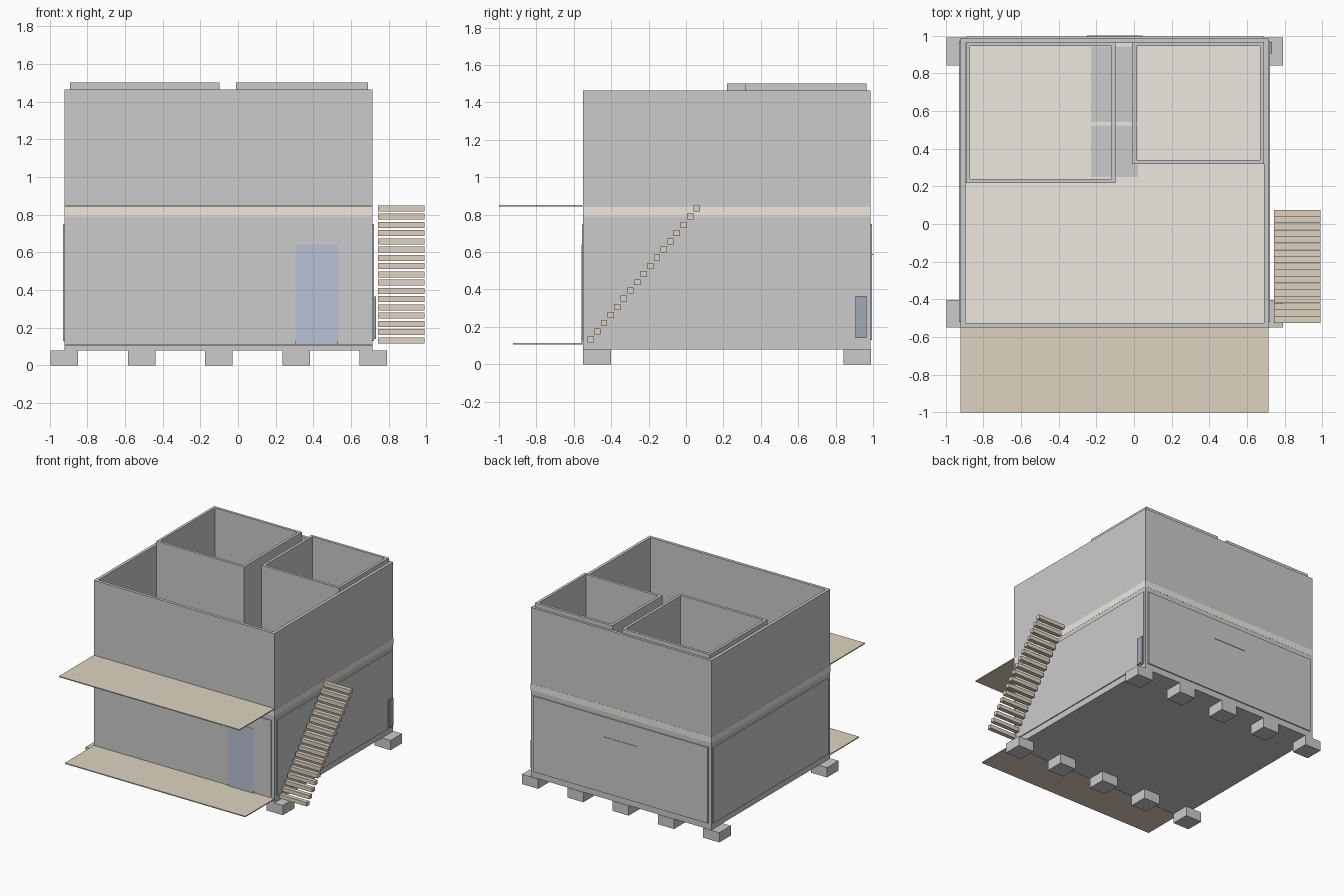
import bpy, bmesh

if "Cube" in bpy.data.objects:
    bpy.data.objects.remove(bpy.data.objects["Cube"])


def material(name, rgb):
    m = bpy.data.materials.new(name)
    m.diffuse_color = (*rgb, 1)
    m.use_nodes = True
    m.node_tree.nodes["Principled BSDF"].inputs["Base Color"].default_value = m.diffuse_color
    return m


WOOD = material("wood", (0.73, 0.65, 0.53))
BEIGE = material("beige_floor", (0.85, 0.80, 0.74))
GLASS = material("blue_glass", (0.48, 0.54, 0.66))
DARK = material("dark_glass", (0.36, 0.40, 0.46))
TILE = material("tile", (0.69, 0.69, 0.70))


def finish(name, bm, mat):
    bmesh.ops.recalc_face_normals(bm, faces=bm.faces)
    me = bpy.data.meshes.new(name)
    bm.to_mesh(me)
    bm.free()
    ob = bpy.data.objects.new(name, me)
    bpy.context.collection.objects.link(ob)
    if mat:
        me.materials.append(mat)
    return ob


def box(name, x, y, z, mat=None):
    bm = bmesh.new()
    bmesh.ops.create_cube(bm, size=1)
    for v in bm.verts:
        v.co = [r[0] + (c + 0.5) * (r[1] - r[0]) for c, r in zip(v.co, (x, y, z))]
    return finish(name, bm, mat)


def ring(name, x, y, z, t, mat=None):
    """Four walls of thickness t around a rectangle, open above and below."""
    bm = bmesh.new()

    def loop(d, h):
        return [bm.verts.new((px, py, h)) for px, py in (
            (x[0] + d, y[0] + d), (x[1] - d, y[0] + d),
            (x[1] - d, y[1] - d), (x[0] + d, y[1] - d))]

    loops = [loop(0, z[0]), loop(0, z[1]), loop(t, z[1]), loop(t, z[0])]
    for a, b in zip(loops, loops[1:] + loops[:1]):
        for i in range(4):
            j = (i + 1) % 4
            bm.faces.new((a[i], a[j], b[j], b[i]))
    return finish(name, bm, mat)


X, Y = (-0.92, 0.714), (-0.55, 0.986)

# Footings in two rows
for row, y in (("front", (-0.55, -0.402)), ("back", (0.842, 0.99))):
    for i in range(5):
        cx = -0.922 + i * 0.41
        box(f"footing_{row}_{i + 1}", (cx - 0.073, cx + 0.073), y, (0, 0.08))

# Slabs, outer walls of both storeys
box("ground_slab", X, Y, (0.08, 0.11))
ring("ground_wall", X, Y, (0.11, 0.79), 0.03)
box("upper_floor", (X[0] - .001, X[1] + .001), (Y[0] - .001, Y[1] + .001), (0.79, 0.842), BEIGE)
ring("upper_wall", X, Y, (0.842, 1.465), 0.025)

# Upper rooms, slightly taller than the outer walls
ring("left_room", (-0.892, -0.098), (0.218, 0.966), (0.842, 1.50), 0.022)
ring("right_room", (-0.01, 0.69), (0.318, 0.966), (0.842, 1.50), 0.022)

# Tiled floor areas between the rooms
for n, y in (("front", (0.25, 0.523)), ("back", (0.542, 0.942))):
    box(f"tile_floor_{n}", (-0.228, 0.02), y, (0.838, 0.845), TILE)

# Thin cladding panels on the ground storey
PZ = (0.13, 0.75)
box("front_panel", (-0.89, 0.69), (Y[0] - 0.007, Y[0] + 0.035), PZ)
box("back_panel", (-0.892, 0.69), (Y[1] - 0.035, Y[1] + 0.009), PZ)
box("left_panel", (X[0] - 0.008, X[0] + 0.03), (-0.52, 0.97), PZ)
box("right_panel", (X[1] - 0.03, X[1] + 0.008), (-0.52, 0.97), PZ)

# Door and windows
box("front_door", (0.305, 0.53), (-0.559, -0.51), (0.11, 0.64), GLASS)
box("side_window", (0.70, 0.731), (0.906, 0.966), (0.14, 0.365), DARK)
box("back_window_ledge", (-0.25, 0.045), (0.98, 0.999), (0.583, 0.589))

# Decks at both levels
box("lower_deck", X, (-0.925, -0.55), (0.106, 0.114), WOOD)
box("upper_deck", X, (-1.0, -0.55), (0.844, 0.852), WOOD)

# Open stair with seventeen treads
for i in range(17):
    y, z = -0.526 + i * 0.0354, 0.116 + i * 0.0438
    box(f"stair_tread_{i + 1}", (0.742, 0.99), (y, y + 0.034), (z, z + 0.032), WOOD)
